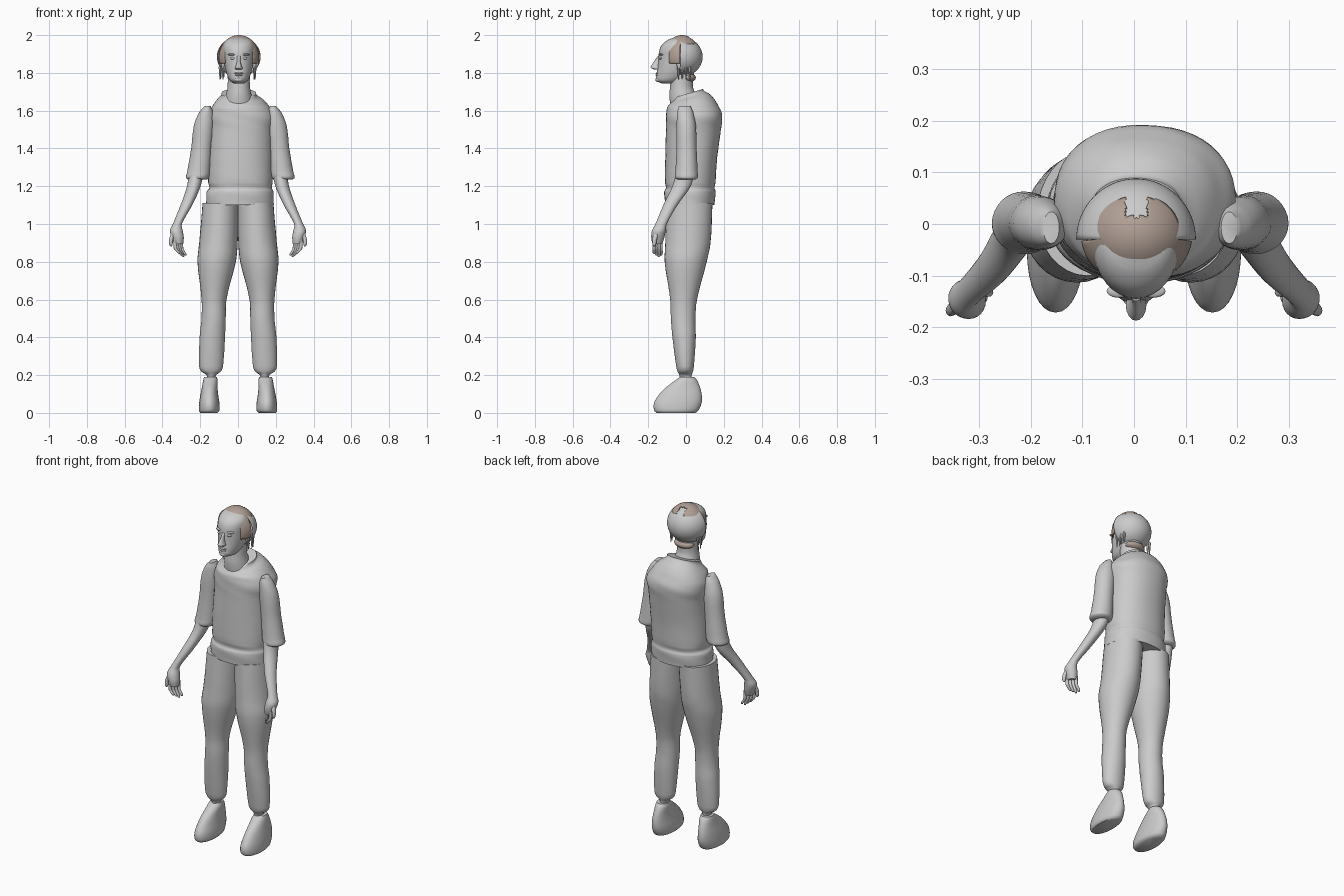
import bpy
import bmesh
import math
import random
from mathutils import Vector, Matrix

random.seed(4)

cube = bpy.data.objects.get("Cube")
if cube:
    bpy.data.objects.remove(cube, do_unlink=True)


def make_material(name, colour):
    mat = bpy.data.materials.new(name)
    mat.use_nodes = True
    mat.diffuse_color = (*colour, 1)
    mat.node_tree.nodes["Principled BSDF"].inputs["Base Color"].default_value = (*colour, 1)
    return mat


GREY = make_material("plain grey", (.6, .6, .6))
BROWN = make_material("hair brown", (.44, .35, .3))


def finish(name, bm, mat, thickness=0):
    """Turn a bmesh into a smooth shaded object, optionally a thin shell."""
    bmesh.ops.recalc_face_normals(bm, faces=bm.faces)
    mesh = bpy.data.meshes.new(name)
    bm.to_mesh(mesh)
    bm.free()
    mesh.materials.append(mat)
    mesh.shade_smooth()
    mesh.set_sharp_from_angle(angle=math.radians(50))
    obj = bpy.data.objects.new(name, mesh)
    bpy.context.collection.objects.link(obj)
    if thickness:
        shell = obj.modifiers.new("thickness", "SOLIDIFY")
        shell.thickness = thickness
    return obj


def smooth_rows(rows, steps):
    """Fill in rows between the given ones with a smooth curve over height."""
    def slope(i, k):
        a, b = rows[max(i - 1, 0)], rows[min(i + 1, len(rows) - 1)]
        return (b[k] - a[k]) / (b[0] - a[0])

    result = []
    for i in range(len(rows) - 1):
        low, high = rows[i], rows[i + 1]
        span = high[0] - low[0]
        for s in range(steps):
            t = s / steps
            row = [low[0] + span * t]
            for k in range(1, len(low)):
                blend = t * t * (3 - 2 * t)
                ease_in = t * (1 - t) ** 2 * span * slope(i, k)
                ease_out = t * t * (t - 1) * span * slope(i + 1, k)
                row.append(low[k] + (high[k] - low[k]) * blend + ease_in + ease_out)
            result.append(row)
    result.append(list(rows[-1]))
    return result


def loft(name, rows, side=1, shift=0, sides=32, steps=4, power=2, fold=0, tilt=None, caps=True):
    """Skin rows of (height, x from, x to, y from, y to) with rounded rings."""
    bm = bmesh.new()
    rings = []
    for z, x_min, x_max, y_min, y_max in smooth_rows(rows, steps):
        ring = []
        for i in range(sides):
            a = math.tau * i / sides
            c, s = math.cos(a), math.sin(a)
            crease = 1 + fold * math.sin(3 * a + z * 37) * math.sin(z * 52 + a)
            c = math.copysign(abs(c) ** (2 / power), c) * crease
            s = math.copysign(abs(s) ** (2 / power), s) * crease
            x = (x_min + x_max) / 2 + c * (x_max - x_min) / 2
            y = (y_min + y_max) / 2 + s * (y_max - y_min) / 2
            lean = tilt(y, z) if tilt else 0
            ring.append(bm.verts.new((side * x + shift, y, z + lean)))
        rings.append(ring)
    for low, high in zip(rings, rings[1:]):
        for i in range(sides):
            j = (i + 1) % sides
            bm.faces.new((low[i], low[j], high[j], high[i]))
    if caps:
        bm.faces.new(rings[0][::-1])
        bm.faces.new(rings[-1])
    return finish(name, bm, GREY)


def ellipsoid(name, centre, radii, mat=GREY, keep=None, detail=24, thickness=0):
    """A stretched ball; keep is a rule for the faces that stay."""
    bm = bmesh.new()
    place = Matrix.Translation(centre) @ Matrix.Diagonal((*radii, 1))
    bmesh.ops.create_uvsphere(bm, u_segments=detail * 2, v_segments=detail, radius=1, matrix=place)
    if keep:
        gone = [f for f in bm.faces if not keep(f.calc_center_median())]
        bmesh.ops.delete(bm, geom=gone, context="FACES")
    return finish(name, bm, mat, thickness)


# Shirt body, with a collar that dips at the front
def collar_dip(y, z):
    return max(0, min(1, (z - 1.62) / .06)) * .3 * (y - .04)


loft("shirt_body", [
    (1.1, -.17, .19, -.11, .15),
    (1.17, -.165, .187, -.115, .157),
    (1.19, -.152, .18, -.107, .152),
    (1.22, -.157, .182, -.112, .157),
    (1.35, -.155, .185, -.11, .165),
    (1.5, -.152, .19, -.105, .184),
    (1.57, -.155, .197, -.105, .192),
    (1.62, -.138, .168, -.1, .175),
    (1.66, -.11, .132, -.088, .135),
    (1.685, -.09, .1, -.075, .1),
    (1.7, -.088, .096, -.062, .09),
], sides=48, power=2.2, fold=.012, tilt=collar_dip)

# Neck
loft("neck", [
    (1.6, -.08, .09, -.08, .08),
    (1.68, -.064, .072, -.088, .055),
    (1.73, -.055, .063, -.084, .036),
    (1.82, -.055, .063, -.08, .045),
])

# Head with face
loft("head", [
    (1.745, -.022, .03, -.13, -.05),
    (1.757, -.04, .048, -.155, -.02),
    (1.785, -.056, .064, -.157, .02),
    (1.83, -.069, .077, -.15, .045),
    (1.88, -.076, .084, -.146, .06),
    (1.92, -.08, .088, -.141, .06),
    (1.95, -.076, .084, -.126, .05),
    (1.975, -.058, .066, -.095, .03),
    (1.988, -.025, .033, -.06, 0),
])
loft("nose", [
    (1.817, -.012, .02, -.165, -.13),
    (1.826, -.016, .024, -.186, -.13),
    (1.838, -.011, .019, -.184, -.13),
    (1.865, -.005, .013, -.166, -.13),
    (1.89, -.006, .014, -.149, -.125),
], sides=16)
ellipsoid("upper_lip", (.004, -.149, 1.798), (.024, .012, .006), detail=10)
ellipsoid("lower_lip", (.004, -.15, 1.788), (.02, .012, .006), detail=10)
ellipsoid("chin", (.004, -.146, 1.764), (.022, .016, .013), detail=12)

for side, label in ((1, "left"), (-1, "right")):
    x = .004

    # Eyes, brows and ears
    ellipsoid(label + "_eye", (x + side * .031, -.133, 1.877), (.014, .01, .007), detail=10)
    ellipsoid(label + "_brow", (x + side * .033, -.13, 1.897), (.024, .013, .006), detail=10)
    ellipsoid(label + "_ear", (x + side * .082, -.03, 1.85), (.012, .02, .032), detail=12)

    # Loose locks beside the jaw
    for n in range(4):
        bm = bmesh.new()
        spot = Vector((x + side * random.uniform(.078, .102), .02 * n - .04, 1.8))
        bmesh.ops.create_cone(bm, segments=6, radius1=.002, radius2=.008, depth=.07,
                              cap_ends=True, matrix=Matrix.Translation(spot))
        finish(f"{label}_lock_{n + 1}", bm, GREY)

    # Trouser leg
    loft(label + "_trouser_leg", [
        (.17, .12, .162, -.03, .03),
        (.2, .115, .167, -.035, .03),
        (.22, .09, .195, -.045, .037),
        (.25, .079, .206, -.052, .042),
        (.4, .069, .203, -.072, .052),
        (.5, .065, .193, -.08, .05),
        (.6, .061, .193, -.083, .058),
        (.8, .012, .214, -.113, .11),
        (.9, .002, .205, -.11, .13),
        (1.11, -.004, .188, -.1, .14),
    ], side=side, fold=.008)

    # Shoe
    loft(label + "_shoe", [
        (0, .108, .2, -.155, .05),
        (.012, .098, .207, -.168, .065),
        (.05, .098, .206, -.17, .082),
        (.09, .104, .2, -.148, .084),
        (.13, .108, .192, -.112, .076),
        (.17, .108, .185, -.06, .06),
        (.19, .112, .18, -.032, .045),
    ], side=side, power=2.1)

    # Sleeve with a flared cuff
    loft(label + "_sleeve", [
        (1.235, .177, .275, -.045, .05),
        (1.245, .165, .287, -.058, .062),
        (1.28, .158, .28, -.056, .062),
        (1.4, .15, .26, -.05, .056),
        (1.52, .138, .246, -.05, .052),
        (1.59, .142, .218, -.046, .038),
        (1.625, .157, .188, -.038, .024),
    ], side=side, shift=.012, fold=.012)

    # Forearm and palm
    loft(label + "_forearm", [
        (.895, .29, .338, -.178, -.125),
        (.93, .287, .352, -.184, -.114),
        (.965, .293, .36, -.18, -.108),
        (1, .297, .345, -.162, -.102),
        (1.1, .242, .304, -.12, -.045),
        (1.2, .198, .27, -.072, .025),
        (1.28, .18, .26, -.05, .045),
    ], side=side, sides=24)

    # Four fingers fanned across the palm, then the thumb
    for n in range(4):
        x, y = .298 + .011 * n, -.132 - .012 * n
        tip = .825 + .008 * abs(n - 1)
        r = .009
        loft(f"{label}_finger_{n + 1}", [
            (tip, x - .024, x - .016, y - .004, y + .004),
            (tip + .008, x - .025, x - .01, y - r, y + r),
            (.87, x - r, x + r, y - r, y + r),
            (.92, x - r, x + r, y - r, y + r),
        ], side=side, sides=10, steps=3)
    loft(label + "_thumb", [
        (.882, .35, .358, -.172, -.164),
        (.892, .346, .364, -.178, -.158),
        (.92, .343, .364, -.178, -.154),
        (.96, .32, .352, -.17, -.135),
    ], side=side, sides=12, steps=3)

# Rounded shell over the back of the head
ellipsoid("head_shell", (.004, -.03, 1.885), (.116, .118, .107),
          keep=lambda p: p.y > -.03, detail=32, thickness=.004)


# Hair on the crown, with strips down the temples and a notch at the back
def on_crown(p):
    across = abs(p.x - .005)
    back_edge = .05 if .022 < across < .085 else .015
    temple = -.09 < p.y < -.03 and p.z > 1.85
    return p.y < back_edge and (p.z > 1.95 or temple)


ellipsoid("crown_hair", (.005, -.02, 1.88), (.108, .1, .12), BROWN, on_crown, 48, .006)

# Hair at the nape
ellipsoid("nape_hair", (.004, .012, 1.775), (.06, .04, .025), BROWN, detail=16)
